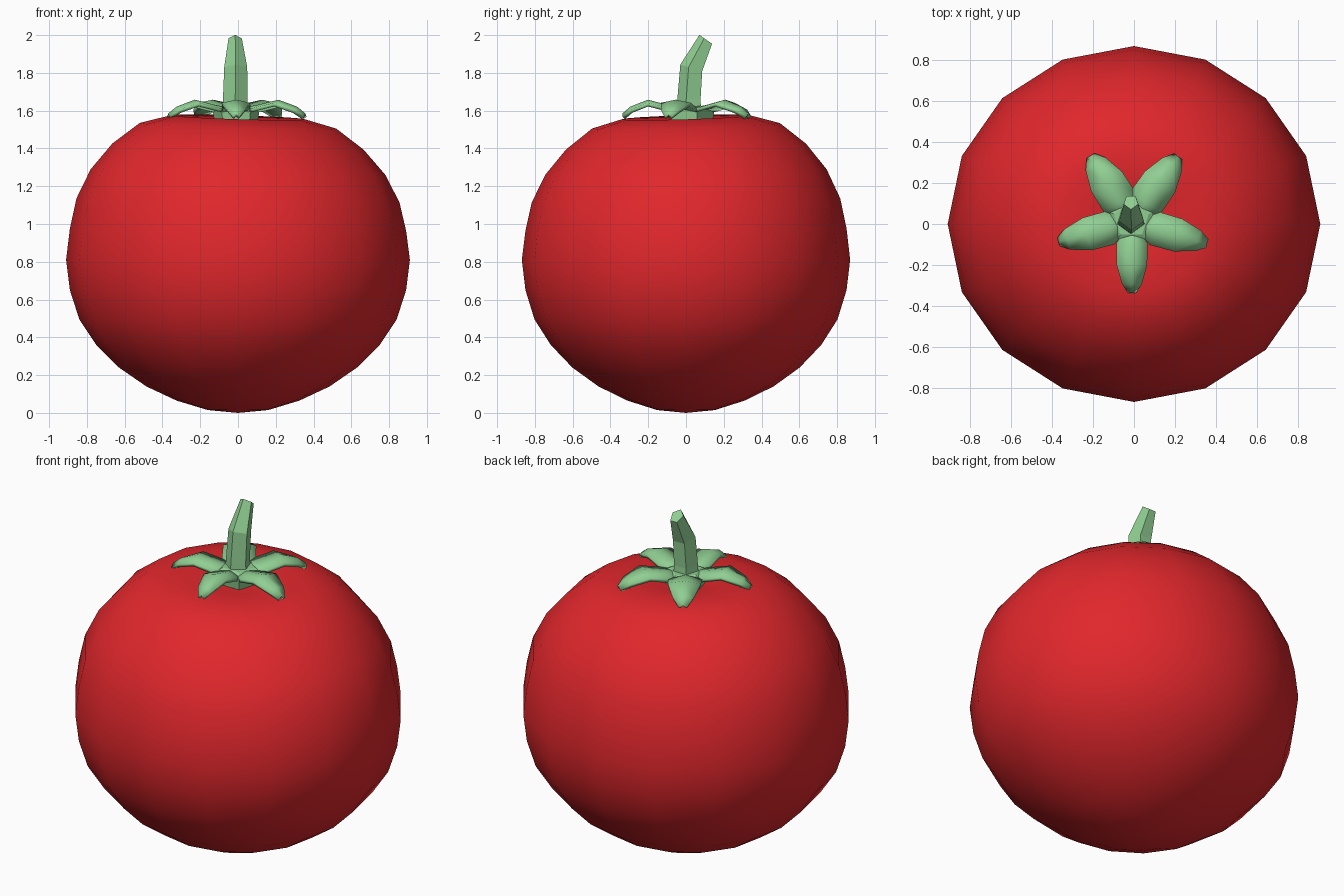
import bpy, bmesh
from math import pi, cos, sin, radians
from mathutils import Vector

if "Cube" in bpy.data.objects:
    bpy.data.objects.remove(bpy.data.objects["Cube"])


def material(name, color):
    m = bpy.data.materials.new(name)
    m.diffuse_color = (*color, 1)
    m.use_nodes = True
    m.node_tree.nodes["Principled BSDF"].inputs["Base Color"].default_value = m.diffuse_color
    return m


red = material("red_skin", (0.75, 0.02, 0.025))
green = material("green_leaf", (0.28, 0.62, 0.29))


def finish(bm, name, mat, smooth):
    bmesh.ops.remove_doubles(bm, verts=bm.verts, dist=1e-4)
    bmesh.ops.recalc_face_normals(bm, faces=bm.faces)
    me = bpy.data.meshes.new(name)
    bm.to_mesh(me)
    bm.free()
    ob = bpy.data.objects.new(name, me)
    bpy.context.collection.objects.link(ob)
    me.materials.append(mat)
    for p in me.polygons:
        p.use_smooth = smooth
    return ob


def loft(name, rings, mat, smooth, cap):
    """Skin a list of equally sized point rings."""
    bm = bmesh.new()
    loops = [[bm.verts.new(p) for p in r] for r in rings]
    n = len(loops[0])
    for a, b in zip(loops, loops[1:]):
        for i in range(n):
            j = (i + 1) % n
            bm.faces.new((a[i], a[j], b[j], b[i]))
    if cap:
        bm.faces.new(loops[0])
        bm.faces.new(loops[-1])
    return finish(bm, name, mat, smooth)


# Fruit: 16-sided lathe, slightly oval, dimpled and leaning at the top
profile = [(0, 0), (.16, .015), (.325, .065), (.485, .14), (.63, .24),
           (.75, .36), (.84, .495), (.89, .65), (.91, .81), (.89, .97),
           (.855, 1.125), (.78, 1.275), (.665, 1.41), (.52, 1.52),
           (.355, 1.565), (.17, 1.545), (0, 1.525)]
rings = []
for r, z in profile:
    lean = 0.03 * max(0, z - 0.8) / 0.75
    ring = []
    for i in range(16):
        a = 2 * pi * i / 16
        x, y = r * cos(a), .955 * r * sin(a)
        ring.append((x, y, z + lean * (y - x)))
    rings.append(ring)
loft("fruit", rings, red, True, False)

# Leaves: five arched sepals meeting at the centre
centre = Vector((-.01, .01, 0))
stations = [(0, 0, 1.60), (.31, .082, 1.612), (.62, .08, 1.64),
            (.88, .05, 1.605), (1, .018, 1.57)]
for k, (deg, length, w) in enumerate([(-90, .34, .9), (-16, .375, 1), (55, .385, 1.1),
                                      (122, .375, 1.1), (195, .365, 1)]):
    d = Vector((cos(radians(deg)), sin(radians(deg)), 0))
    s = Vector((-d.y, d.x, 0))
    bm = bmesh.new()
    rows = []
    for t, h, z in stations:
        mid = centre + d * t * length
        rows.append([bm.verts.new(mid + s * h * w * q + Vector((0, 0, z + dz)))
                     for q, dz in ((-1, -.008 * (h > 0)), (0, .008 * (h > 0)), (1, -.008 * (h > 0)))])
    for a, b in zip(rows, rows[1:]):
        for i in range(2):
            bm.faces.new((a[i], a[i + 1], b[i + 1], b[i]))
    leaf = finish(bm, f"leaf_{k + 1}", green, True)
    mod = leaf.modifiers.new("thickness", "SOLIDIFY")
    mod.thickness = .02
    mod.offset = 0


def pentagon(x, y, z, r, tilt=0, spin=90):
    return [(x + r * cos(radians(spin) + 2 * pi * i / 5),
             y + r * sin(radians(spin) + 2 * pi * i / 5),
             z - tilt * r * sin(radians(spin) + 2 * pi * i / 5)) for i in range(5)]


# Crown: pentagonal hub under and around the stem
loft("crown", [pentagon(-.01, .02, 1.535, .12), pentagon(-.01, .02, 1.605, .13),
               pentagon(-.013, .022, 1.625, .09)], green, False, True)

# Stem: five-sided, kinked towards the back
loft("stem", [pentagon(-.015, .022, 1.58, .073, 0, -90), pentagon(-.015, .022, 1.66, .068, 0, -90),
              pentagon(-.012, .034, 1.825, .064, .3, -90),
              pentagon(-.015, .108, 1.975, .037, .7, -90)], green, False, True)
